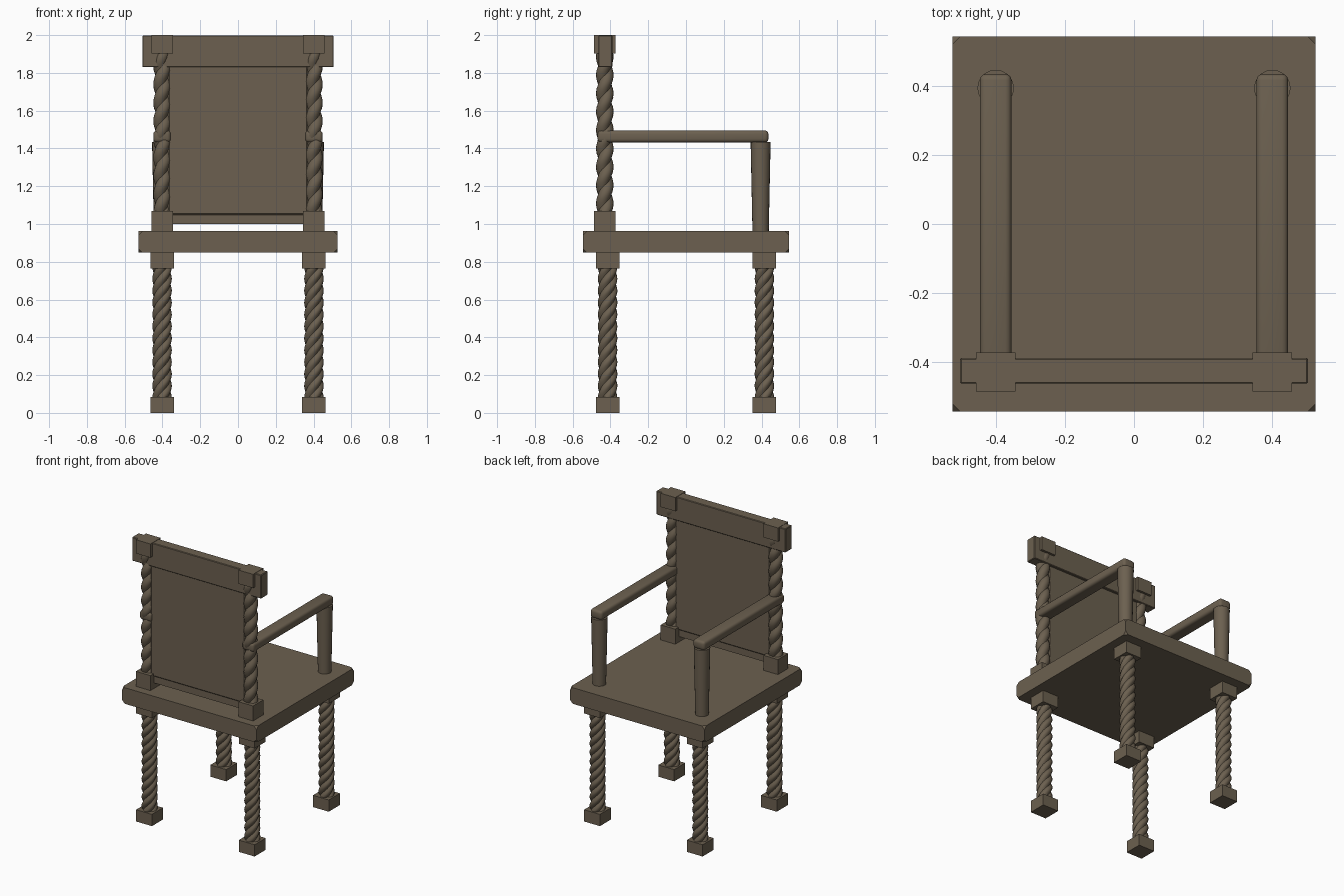
import bpy, bmesh, math
from mathutils import Matrix

if "Cube" in bpy.data.objects:
    bpy.data.objects.remove(bpy.data.objects["Cube"])

wood = bpy.data.materials.new("brown wood")
wood.diffuse_color = (0.150, 0.118, 0.080, 1)
wood.use_nodes = True
wood.node_tree.nodes["Principled BSDF"].inputs["Base Color"].default_value = wood.diffuse_color


def finish(name, bm, smooth=None):
    bmesh.ops.recalc_face_normals(bm, faces=bm.faces)
    me = bpy.data.meshes.new(name)
    bm.to_mesh(me)
    bm.free()
    me.materials.append(wood)
    ob = bpy.data.objects.new(name, me)
    bpy.context.collection.objects.link(ob)
    if smooth:
        bpy.ops.object.select_all(action='DESELECT')
        ob.select_set(True)
        bpy.context.view_layer.objects.active = ob
        bpy.ops.object.shade_smooth_by_angle(angle=math.radians(smooth))
    return ob


def box(name, x, y, z, bevel=0, segments=1, affect='EDGES'):
    """Box from (min, max) pairs, optionally bevelled."""
    bm = bmesh.new()
    size = [b - a for a, b in (x, y, z)]
    mid = [(a + b) / 2 for a, b in (x, y, z)]
    bmesh.ops.create_cube(bm, size=1, matrix=Matrix.Translation(mid) @ Matrix.Diagonal((*size, 1)))
    if bevel:
        geom = bm.verts[:] + (bm.edges[:] if affect == 'EDGES' else [])
        bmesh.ops.bevel(bm, geom=geom, offset=bevel, segments=segments,
                        profile=0.5, affect=affect)
    return finish(name, bm, 35 if segments > 1 else None)


def block(name, x, y, z0, z1, h):
    return box(name, (x - h, x + h), (y - h, y + h), (z0, z1))


def twist(name, x, y, z0, z1, radius, depth, strands, spacing):
    """Rope-turned column: a lobed section rotated as it rises."""
    sides = 8 * strands if strands > 2 else 24
    rings = round((z1 - z0) / 0.012)
    bm = bmesh.new()
    loops = []
    for i in range(rings + 1):
        z = z0 + (z1 - z0) * i / rings
        turn = 2 * math.pi * (z - z0) / (spacing * strands)
        loop = []
        for k in range(sides):
            a = 2 * math.pi * k / sides
            r = radius - depth * (1 - abs(math.cos(strands * a / 2)))
            loop.append(bm.verts.new((x + r * math.cos(a + turn), y + r * math.sin(a + turn), z)))
        loops.append(loop)
    for lo, hi in zip(loops, loops[1:]):
        for k in range(sides):
            n = (k + 1) % sides
            bm.faces.new((lo[k], lo[n], hi[n], hi[k]))
    bm.faces.new(loops[0][::-1])
    bm.faces.new(loops[-1])
    return finish(name, bm, 30)


# Seat slab with clipped corners
box("seat", (-0.527, 0.527), (-0.545, 0.545), (0.848, 0.962), 0.022, 1, 'VERTICES')

for sx, side in ((-1, "left"), (1, "right")):
    # Legs with square foot and top block
    for sy, end in ((-1, "back"), (1, "front")):
        x, y = sx * 0.402, sy * 0.415
        block(f"{end}_{side}_foot", x, y, 0, 0.083, 0.062)
        twist(f"{end}_{side}_leg", x, y, 0.08, 0.77, 0.052, 0.011, 4, 0.063)
        block(f"{end}_{side}_leg_top", x, y, 0.765, 0.85, 0.062)

    # Back posts with base and top blocks
    x, y = sx * 0.402, -0.43
    block(f"{side}_post_base", x, y, 0.96, 1.068, 0.057)
    twist(f"{side}_back_post", x, y, 1.06, 1.91, 0.047, 0.013, 2, 0.097)
    block(f"{side}_post_top", x, y, 1.903, 2.0, 0.057)

    # Armrest and its tapered round support
    box(f"{side}_armrest", (x - 0.046, x + 0.046), (-0.468, 0.436), (1.432, 1.495), 0.018, 3)
    bm = bmesh.new()
    bmesh.ops.create_cone(bm, cap_ends=True, segments=20, radius1=0.043, radius2=0.053,
                          depth=0.48, matrix=Matrix.Translation((x, 0.395, 1.195)))
    finish(f"{side}_arm_support", bm, 40)

# Backrest: top rail, panel, lower rail
box("top_rail", (-0.506, 0.506), (-0.464, -0.39), (1.83, 1.998), 0.004)
box("back_panel", (-0.37, 0.37), (-0.452, -0.408), (1.048, 1.84), 0.007)
box("lower_rail", (-0.37, 0.37), (-0.445, -0.415), (1.0, 1.055))
